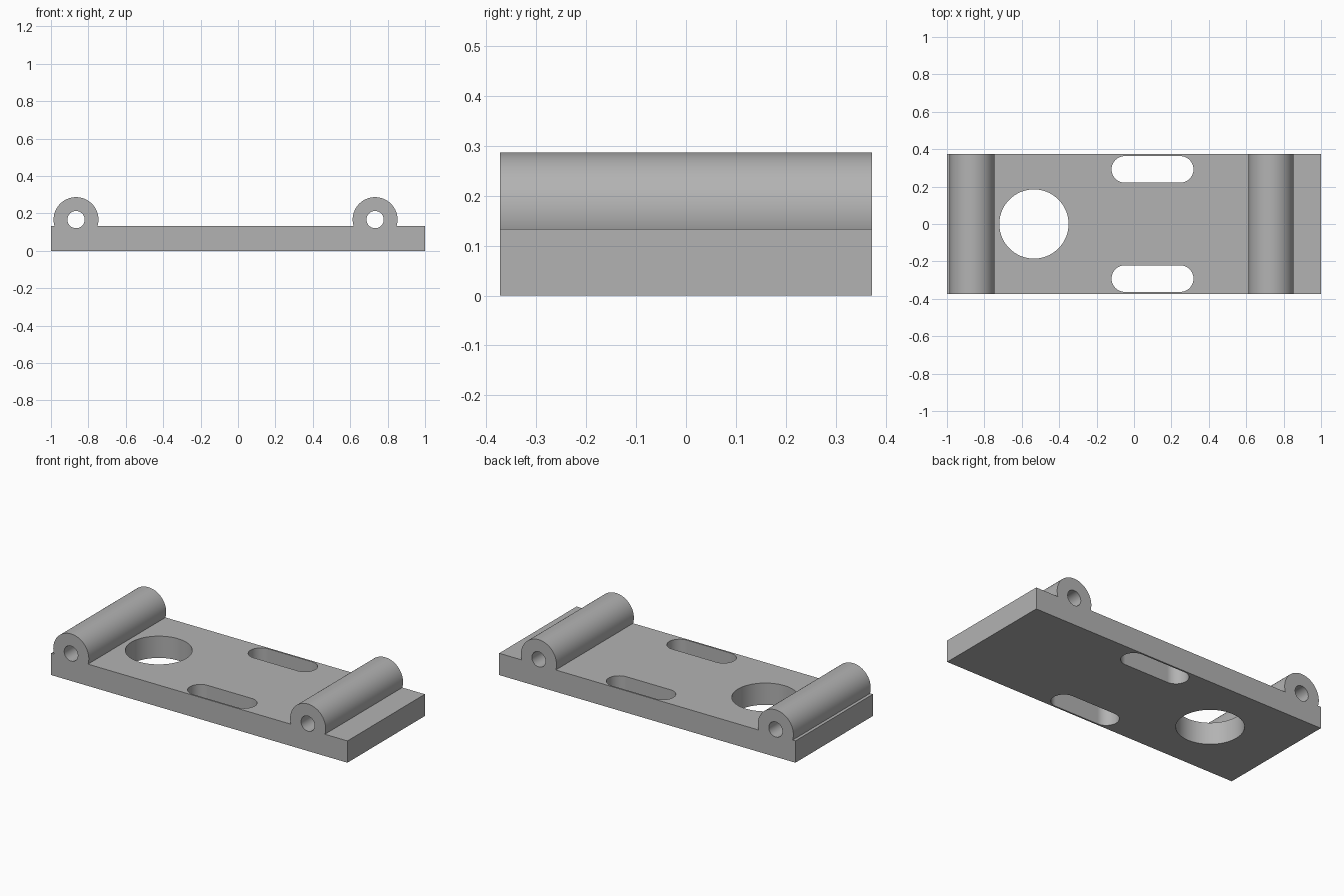
import bpy

if "Cube" in bpy.data.objects:
    bpy.data.objects.remove(bpy.data.objects["Cube"])

HALF_Y, PLATE_H = 0.373, 0.133
BARREL_Z, BARREL_R, PIN_R = 0.167, 0.12, 0.046
BARREL_X = (-0.866, 0.733)

grey = bpy.data.materials.new("plain grey")
grey.diffuse_color = (0.45, 0.45, 0.45, 1)
grey.use_nodes = True
grey.node_tree.nodes["Principled BSDF"].inputs["Base Color"].default_value = grey.diffuse_color


def box(name, loc, size):
    bpy.ops.mesh.primitive_cube_add(size=1, location=loc)
    ob = bpy.context.object
    ob.name, ob.scale = name, size
    bpy.ops.object.transform_apply(location=True, rotation=True, scale=True)
    return ob


def cylinder(name, loc, r, depth, along_y=False):
    rot = (1.5707963, 0, 0) if along_y else (0, 0, 0)
    bpy.ops.mesh.primitive_cylinder_add(vertices=96, radius=r, depth=depth,
                                        location=loc, rotation=rot)
    ob = bpy.context.object
    ob.name = name
    bpy.ops.object.transform_apply(location=True, rotation=True, scale=True)
    return ob


def combine(target, tool, operation):
    mod = target.modifiers.new(operation.lower(), 'BOOLEAN')
    mod.operation, mod.solver, mod.object = operation, 'EXACT', tool
    bpy.context.view_layer.objects.active = target
    bpy.ops.object.modifier_apply(modifier=mod.name)
    bpy.data.objects.remove(tool, do_unlink=True)


# Base plate
plate = box("hinge_plate", (0, 0, PLATE_H / 2), (2, 2 * HALF_Y, PLATE_H))

# Barrels fused to the plate, then bored for the pins
for x in BARREL_X:
    combine(plate, cylinder("barrel", (x, 0, BARREL_Z), BARREL_R, 2 * HALF_Y, True), 'UNION')
for x in BARREL_X:
    combine(plate, cylinder("pin_bore", (x, 0, BARREL_Z), PIN_R, 1, True), 'DIFFERENCE')

# Large round hole
combine(plate, cylinder("round_hole", (-0.535, 0, 0.06), 0.185, 0.4), 'DIFFERENCE')

# Two rounded slots near the long edges
SLOT_R, X0, X1 = 0.071, -0.049, 0.247
for y in (-0.292, 0.292):
    slot = box("slot", ((X0 + X1) / 2, y, 0.06), (X1 - X0, 2 * SLOT_R, 0.4))
    for x in (X0, X1):
        combine(slot, cylinder("slot_end", (x, y, 0.06), SLOT_R, 0.4), 'UNION')
    combine(plate, slot, 'DIFFERENCE')

# Colour and smooth curved walls
plate.data.materials.clear()
plate.data.materials.append(grey)
for p in plate.data.polygons:
    p.material_index = 0
bpy.ops.object.select_all(action='DESELECT')
plate.select_set(True)
bpy.context.view_layer.objects.active = plate
bpy.ops.object.shade_smooth_by_angle(angle=0.5)
